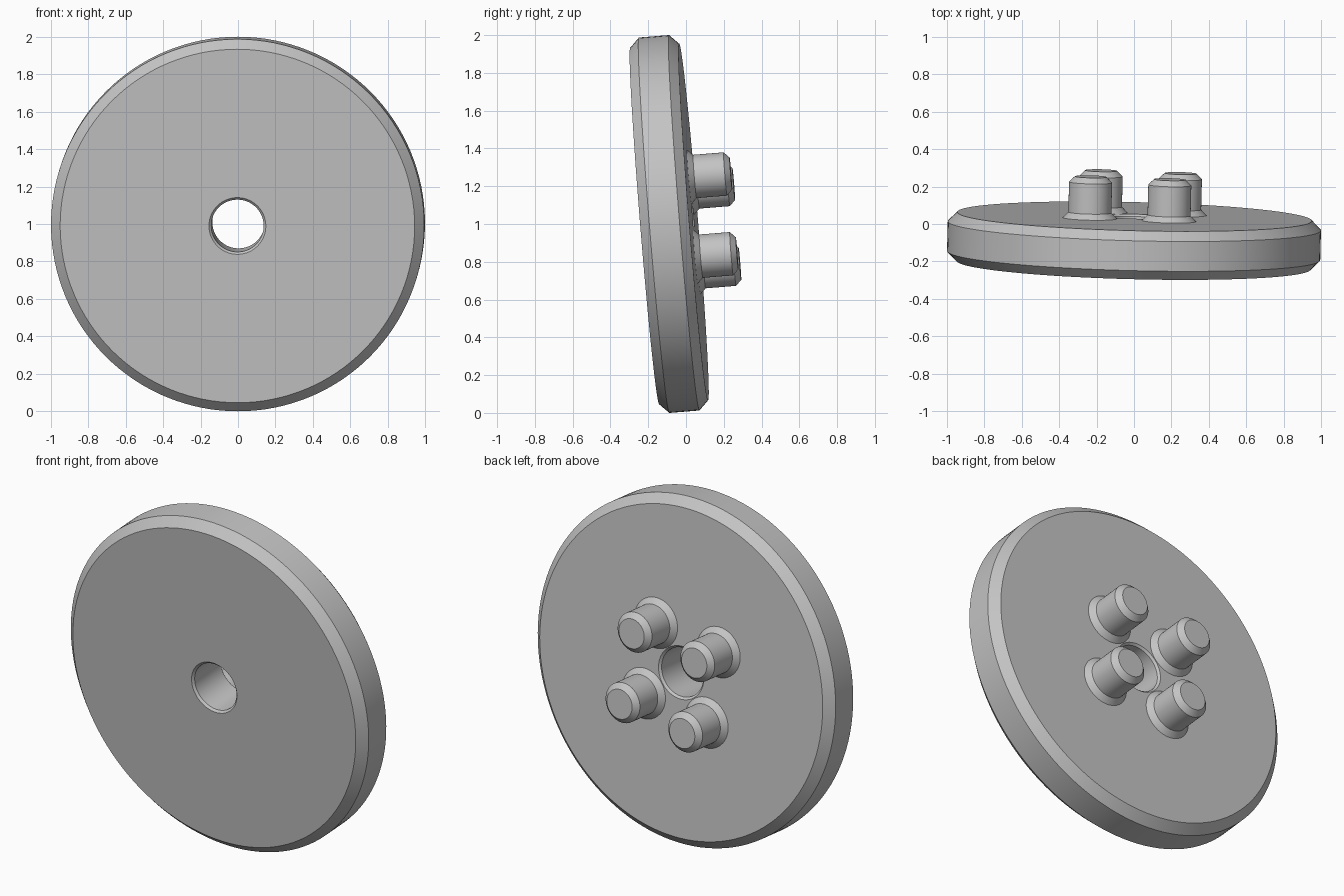
import bpy, bmesh, math
from mathutils import Vector, Matrix

cube = bpy.data.objects.get("Cube")
if cube:
    bpy.data.objects.remove(cube, do_unlink=True)

grey = bpy.data.materials.new("plain grey")
grey.use_nodes = True
grey.diffuse_color = (0.55, 0.55, 0.55, 1)
grey.node_tree.nodes["Principled BSDF"].inputs["Base Color"].default_value = grey.diffuse_color

# Whole model leans slightly back around its centre
axis = Vector((0.025, 1, 0.081)).normalized()
tilt = Matrix.Translation((0, -0.089, 1.0)) @ axis.to_track_quat('Z', 'Y').to_matrix().to_4x4()


def lathe(name, profile, steps, closed, place):
    """Revolve (radius, height) points about the local z axis."""
    bm = bmesh.new()
    verts = [bm.verts.new((r, 0, z)) for r, z in profile]
    edges = [bm.edges.new(pair) for pair in zip(verts, verts[1:])]
    if closed:
        edges.append(bm.edges.new((verts[-1], verts[0])))
    bmesh.ops.spin(bm, geom=verts + edges, cent=(0, 0, 0), axis=(0, 0, 1),
                   angle=math.tau, steps=steps, use_merge=True)
    bmesh.ops.remove_doubles(bm, verts=bm.verts, dist=1e-5)
    bmesh.ops.recalc_face_normals(bm, faces=bm.faces)
    mesh = bpy.data.meshes.new(name)
    bm.to_mesh(mesh)
    bm.free()
    mesh.materials.append(grey)
    obj = bpy.data.objects.new(name, mesh)
    bpy.context.collection.objects.link(obj)
    obj.matrix_world = place
    bpy.ops.object.select_all(action='DESELECT')
    obj.select_set(True)
    bpy.context.view_layer.objects.active = obj
    bpy.ops.object.shade_smooth_by_angle(angle=math.radians(20))
    return obj


# Disc with bevelled rim and a bevelled through hole
half, rim, radius, hole = 0.13, 0.08, 0.997, 0.14
bevel = 0.012
lathe("disc", [(hole, -half + bevel), (hole + bevel, -half),
               (radius - 0.05, -half), (radius, -rim),
               (radius, rim), (radius - 0.05, half),
               (hole + bevel, half), (hole, half - bevel)], 128, True, tilt)

# Four pins in a square, each with a flared foot and bevelled tip
pin, tip = 0.115, 0.352
pin_profile = [(0, half - 0.02), (pin + 0.03, half - 0.02), (pin + 0.03, half),
               (pin, half + 0.03), (pin, tip - 0.03), (pin - 0.03, tip), (0, tip)]
for i in range(4):
    angle = math.radians(37.5 + 90 * i)
    spot = Matrix.Translation((0.302 * math.cos(angle), 0.302 * math.sin(angle), 0))
    lathe(f"pin_{i + 1}", pin_profile, 48, False, tilt @ spot)
